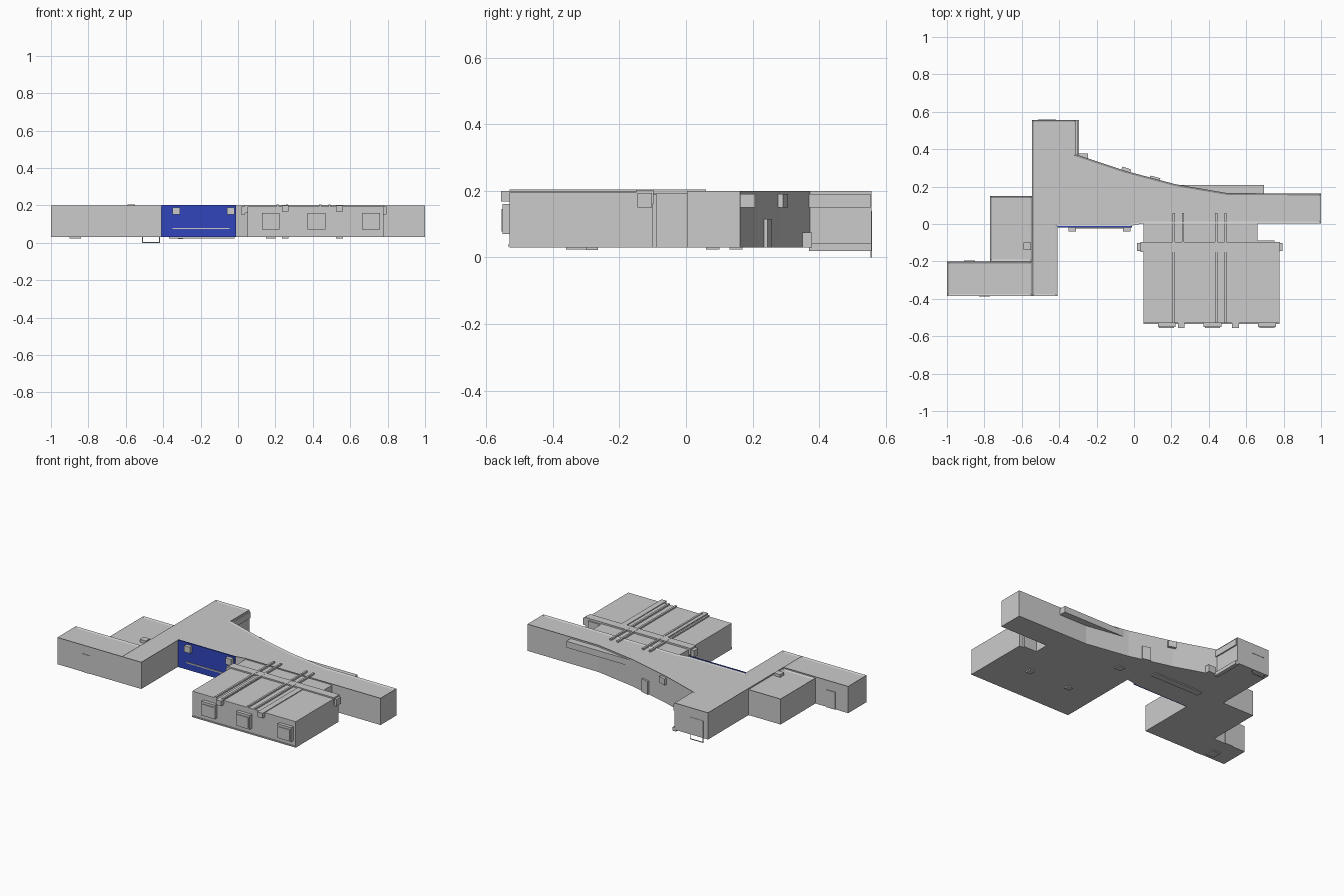
import bpy, bmesh, math

if "Cube" in bpy.data.objects:
    bpy.data.objects.remove(bpy.data.objects["Cube"])

FLOOR, ROOF = 0.03, 0.2


def finish(bm, name, mat=None):
    bmesh.ops.recalc_face_normals(bm, faces=bm.faces)
    me = bpy.data.meshes.new(name)
    bm.to_mesh(me)
    bm.free()
    ob = bpy.data.objects.new(name, me)
    bpy.context.collection.objects.link(ob)
    if mat:
        me.materials.append(mat)
    return ob


def building(name, outline, z0=FLOOR, z1=ROOF, lip=0.01, drop=0.006):
    """Extruded floor plan with a sunken roof behind a parapet."""
    bm = bmesh.new()
    base = bm.faces.new([bm.verts.new((x, y, z0)) for x, y in outline])
    base.normal_update()
    ext = bmesh.ops.extrude_face_region(bm, geom=[base])["geom"]
    top = [g for g in ext if isinstance(g, bmesh.types.BMFace)][0]
    bmesh.ops.translate(bm, vec=(0, 0, z1 - z0), verts=top.verts)
    bm.faces.new([bm.verts.new((x, y, z0)) for x, y in outline]) if base.is_valid is False else None
    bmesh.ops.recalc_face_normals(bm, faces=bm.faces)
    if lip:
        bmesh.ops.inset_region(bm, faces=[top], thickness=lip, use_even_offset=True)
        bmesh.ops.translate(bm, vec=(0, 0, -drop), verts=top.verts)
    return finish(bm, name)


def box(name, x, y, z, mat=None, turn=0):
    """Box from (min, max) ranges, optionally turned about its own centre."""
    bm = bmesh.new()
    bmesh.ops.create_cube(bm, size=1)
    bmesh.ops.scale(bm, vec=(x[1] - x[0], y[1] - y[0], z[1] - z[0]), verts=bm.verts)
    ob = finish(bm, name, mat)
    ob.location = (sum(x) / 2, sum(y) / 2, sum(z) / 2)
    ob.rotation_euler.z = turn
    return ob


blue = bpy.data.materials.new("blue_paint")
blue.diffuse_color = (0.03, 0.06, 0.5, 1)
blue.use_nodes = True
blue.node_tree.nodes["Principled BSDF"].inputs["Base Color"].default_value = blue.diffuse_color

# Main wings
building("main_wing", [
    (-0.545, -0.385), (-0.41, -0.385), (-0.41, -0.012), (-0.03, -0.012), (0.05, 0.003),
    (0.66, 0.003), (1, 0.003), (1, 0.163), (0.5, 0.165), (0.22, 0.213), (-0.05, 0.285),
    (-0.31, 0.372), (-0.31, 0.557), (-0.545, 0.557)])
building("west_wing", [(-1, -0.385), (-0.545, -0.385), (-0.545, -0.2), (-1, -0.2)])
building("west_room", [(-0.77, -0.2), (-0.545, -0.2), (-0.545, 0.15), (-0.77, 0.15)], z1=0.192)

# Square hall and its link to the main wing
building("hall", [(0.05, -0.53), (0.777, -0.53), (0.777, -0.1), (0.05, -0.1)], z1=0.195, lip=0)
building("hall_link", [(0.05, -0.1), (0.66, -0.1), (0.66, 0.003), (0.05, 0.003)], z1=0.193, lip=0)
box("link_corner", (0.66, 0.75), (-0.1, -0.088), (FLOOR, 0.19))

# Blue courtyard wall with rail and lamp boxes
box("blue_wall", (-0.41, -0.01), (-0.018, -0.01), (FLOOR, 0.202), blue)
box("wall_rail", (-0.35, -0.045), (-0.023, -0.016), (0.073, 0.08))
for cx in (-0.33, -0.04):
    box("wall_unit", (cx - 0.02, cx + 0.02), (-0.04, -0.016), (0.15, 0.19))

# Roof ducts on the hall
box("cross_duct", (0.035, 0.78), (-0.15, -0.097), (0.16, 0.203))
for cx in (0.028, 0.785):
    box("cross_duct_end", (cx - 0.012, cx + 0.009), (-0.145, -0.102), (0.15, 0.193))
for cx in (0.24, 0.467):
    box("roof_strip", (cx - 0.033, cx - 0.021), (-0.53, 0.06), (0.19, 0.204))
    box("roof_strip", (cx + 0.016, cx + 0.028), (-0.53, 0.06), (0.19, 0.204))
for cx in (0.253, 0.543):
    box("duct_end", (cx - 0.018, cx + 0.018), (-0.556, -0.52), (0.168, 0.2))
    box("roof_duct", (cx - 0.018, cx + 0.018), (-0.53, -0.1), (0.18, 0.2))
    box("floor_plate", (cx - 0.018, cx + 0.018), (-0.3, -0.265), (0.022, 0.032))

# Front bays and plinth lines of the hall
for cx in (0.175, 0.42, 0.712):
    box("front_bay", (cx - 0.048, cx + 0.048), (-0.551, -0.52), (0.07, 0.16))
    box("bay_panel", (cx - 0.04, cx + 0.04), (-0.555, -0.55), (0.078, 0.145))
box("front_trim", (0.05, 0.777), (-0.534, -0.528), (0.032, 0.04))

# Ducts and boxes along the rear walls
box("rear_duct", (0.23, 0.695), (0.16, 0.208), (0.15, 0.19))
slope = math.atan2(-0.087, 0.26)
box("rear_box", (-0.07, -0.02), (0.26, 0.3), (0.15, 0.19), turn=slope)
box("rear_corner_box", (-0.3, -0.245), (0.34, 0.378), (0.03, 0.075))
box("arm_duct", (-0.315, -0.302), (0.37, 0.555), (0.15, 0.19))
box("arm_sill", (-0.32, -0.295), (0.37, 0.557), (0.02, 0.042))

# Small roof unit
box("roof_unit", (-0.592, -0.55), (-0.14, -0.1), (0.18, 0.204))

# Doors
box("slant_door", (0.085, 0.14), (0.238, 0.252), (FLOOR, 0.115), turn=math.atan2(-0.072, 0.27))
box("west_rear_door", (-0.91, -0.85), (-0.202, -0.195), (FLOOR, 0.14))
box("west_front_door", (-0.83, -0.77), (-0.388, -0.38), (FLOOR, 0.145))

# Thin open frame on the end of the rear arm
for cx in (-0.51, -0.42):
    box("frame_post", (cx - 0.002, cx + 0.002), (0.555, 0.559), (0, 0.14))
for cz in (0.002, 0.138):
    box("frame_bar", (-0.512, -0.418), (0.555, 0.559), (cz - 0.002, cz + 0.002))

# Shallow plates under the floors
for x, y in (((-0.37, -0.02), (0.13, 0.17)), ((-0.9, -0.84), (-0.36, -0.3)),
             ((0.15, 0.2), (0.06, 0.1))):
    box("under_plate", x, y, (0.024, 0.032))
